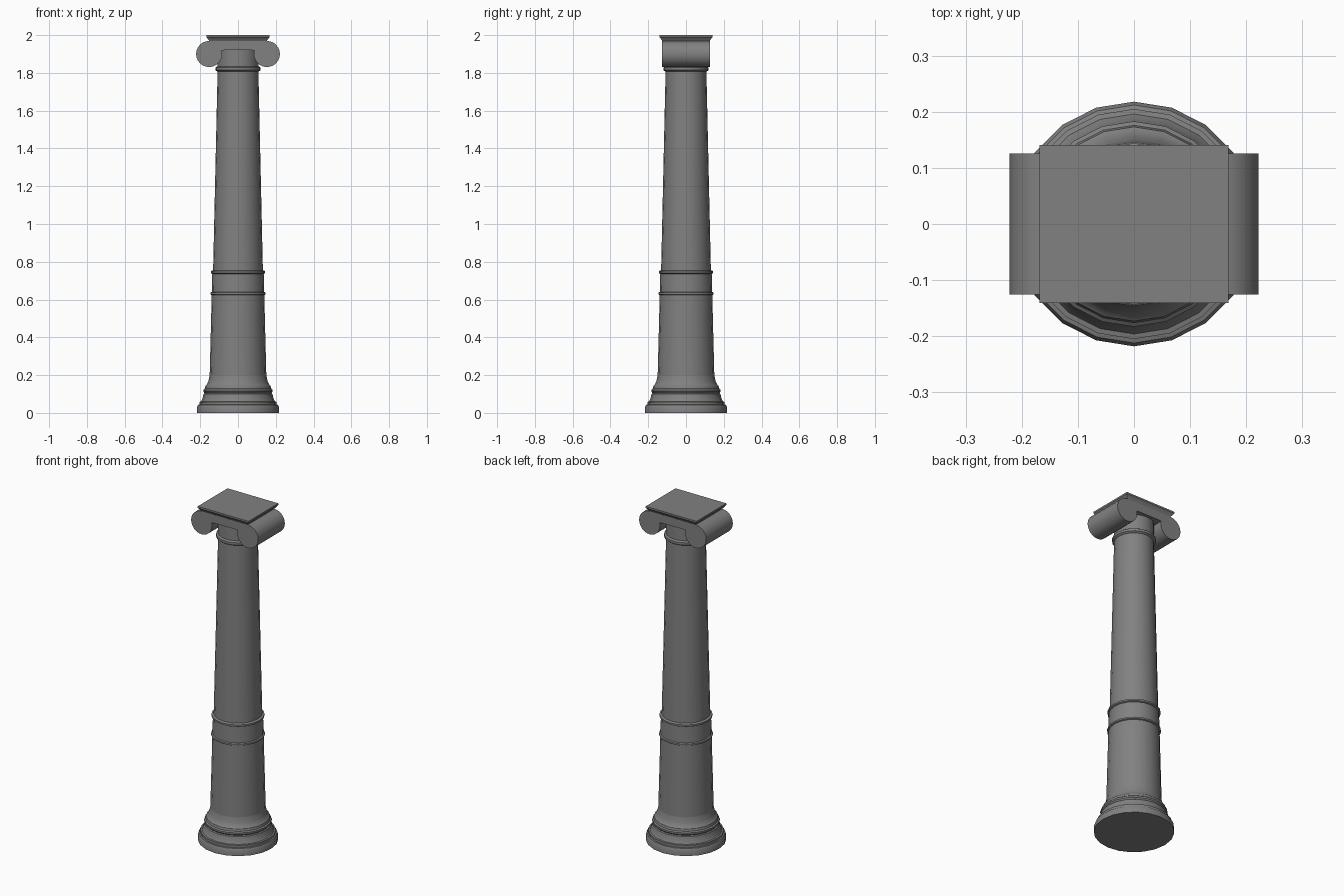
import bpy, bmesh, math
from math import sin, cos, radians

cube = bpy.data.objects.get("Cube")
if cube:
    bpy.data.objects.remove(cube, do_unlink=True)

stone = bpy.data.materials.new("grey stone")
stone.use_nodes = True
GREY = (0.22, 0.22, 0.22, 1)
stone.diffuse_color = GREY
stone.node_tree.nodes["Principled BSDF"].inputs["Base Color"].default_value = GREY
SIDES = 20


def finish(name, bm, angle=30):
    bmesh.ops.recalc_face_normals(bm, faces=bm.faces)
    mesh = bpy.data.meshes.new(name)
    bm.to_mesh(mesh)
    bm.free()
    obj = bpy.data.objects.new(name, mesh)
    bpy.context.collection.objects.link(obj)
    mesh.materials.append(stone)
    bpy.ops.object.select_all(action="DESELECT")
    obj.select_set(True)
    bpy.context.view_layer.objects.active = obj
    bpy.ops.object.shade_smooth_by_angle(angle=radians(angle))
    return obj


def skin(bm, loops):
    """Bridge matching point loops and cap both ends."""
    rings = [[bm.verts.new(p) for p in loop] for loop in loops]
    n = len(rings[0])
    for a, b in zip(rings, rings[1:]):
        for i in range(n):
            j = (i + 1) % n
            bm.faces.new((a[i], a[j], b[j], b[i]))
    bm.faces.new(rings[0])
    bm.faces.new(rings[-1])


def turned(name, profile):
    """Turned part from (radius, height) pairs."""
    bm = bmesh.new()
    turns = [math.tau * i / SIDES for i in range(SIDES)]
    skin(bm, [[(r * cos(t), r * sin(t), z) for t in turns] for r, z in profile])
    return finish(name, bm)


def ring(name, r, z, bulge, half):
    turned(name, [(r, z - half), (r + bulge, z - half / 2),
                  (r + bulge, z + half / 2), (r, z + half)])


# Base mouldings
turned("base", [(0.218, 0), (0.218, 0.03), (0.212, 0.042), (0.205, 0.044),
                (0.205, 0.058), (0.196, 0.06), (0.188, 0.075), (0.183, 0.1),
                (0.177, 0.104), (0.183, 0.112), (0.183, 0.122), (0.176, 0.128),
                (0.173, 0.142), (0.166, 0.148), (0.156, 0.17), (0.15, 0.2)])

# Tapering shaft with its middle and top rings
turned("lower_shaft", [(0.15, 0.2), (0.139, 0.63)])
turned("middle_drum", [(0.139, 0.63), (0.136, 0.745)])
turned("upper_shaft", [(0.132, 0.745), (0.108, 1.81)])
ring("lower_band", 0.138, 0.632, 0.008, 0.009)
ring("upper_band", 0.135, 0.745, 0.009, 0.01)
ring("neck_ring", 0.109, 1.821, 0.01, 0.014)
turned("neck", [(0.109, 1.82), (0.109, 1.93)])

# Capital: two scrolls joined by a flat band, extruded front to back
CX, CZ, R, DEPTH = 0.153, 1.9, 0.069, 0.126
right = [(CX + R * cos(radians(a)), CZ + R * sin(radians(a)))
         for a in range(90, -196, -15)]
outline = right + [(0.072, 1.92)]
outline += [(-x, z) for x, z in reversed(outline)]
bm = bmesh.new()
skin(bm, [[(x, y, z) for x, z in outline] for y in (-DEPTH, DEPTH)])
finish("scroll_capital", bm)

# Top slab, flaring upwards
bm = bmesh.new()
slab = [(0.15, 0.124, 1.965), (0.154, 0.127, 1.972), (0.166, 0.139, 1.988),
        (0.168, 0.141, 1.99), (0.168, 0.141, 2.0)]
skin(bm, [[(sx * x, sy * y, z) for sx, sy in ((-1, -1), (1, -1), (1, 1), (-1, 1))]
          for x, y, z in slab])
finish("top_slab", bm, 20)
